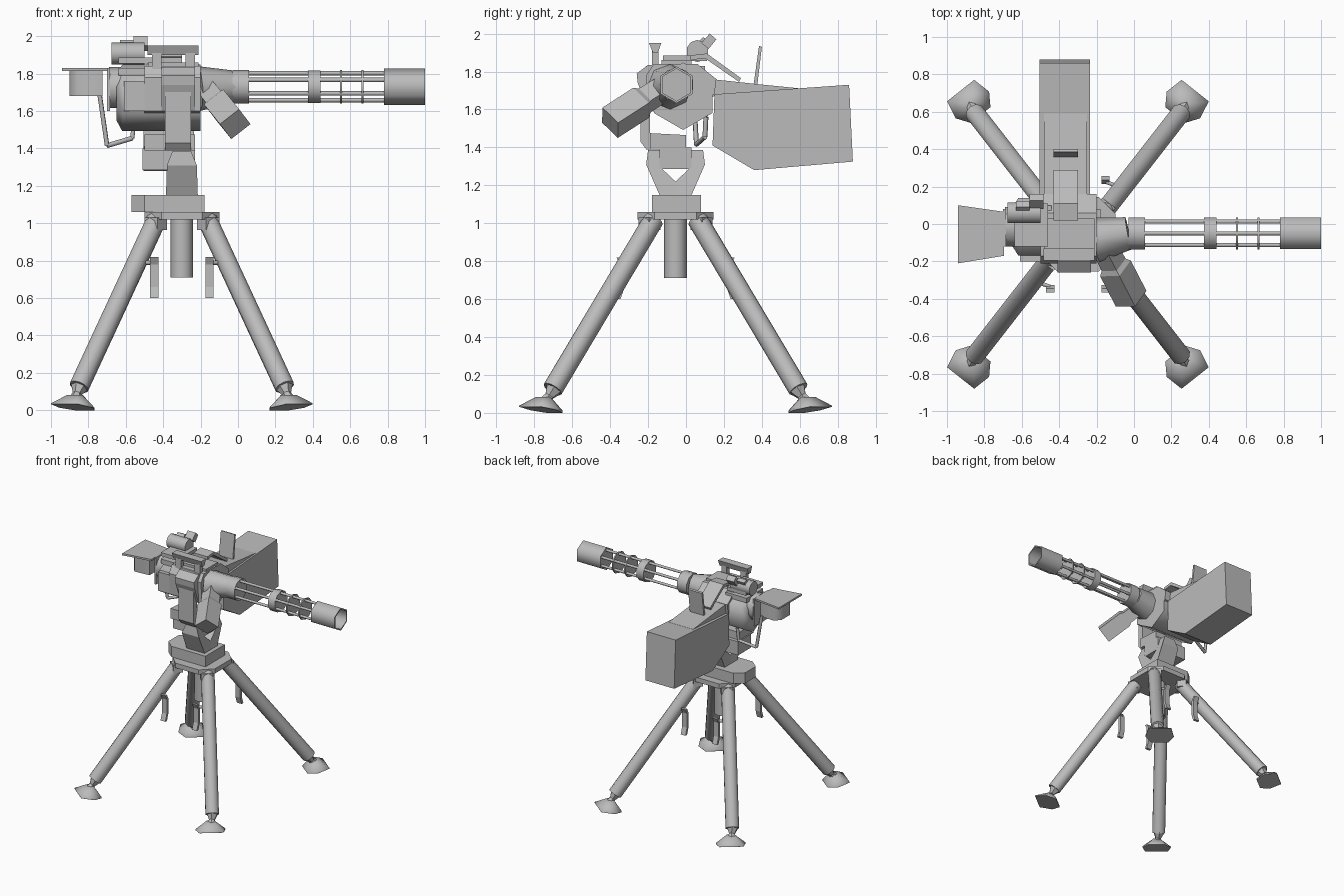
import bpy, bmesh, math
from mathutils import Vector

grey = bpy.data.materials.new("gunmetal_grey")
grey.diffuse_color = (0.5, 0.5, 0.5, 1)


def mesh(name, verts, faces, smooth=False):
    me = bpy.data.meshes.new(name)
    me.from_pydata([tuple(v) for v in verts], [], faces)
    bm = bmesh.new()
    bm.from_mesh(me)
    bmesh.ops.recalc_face_normals(bm, faces=bm.faces)
    bm.to_mesh(me)
    bm.free()
    me.materials.append(grey)
    ob = bpy.data.objects.new(name, me)
    bpy.context.collection.objects.link(ob)
    if smooth:
        bpy.ops.object.select_all(action='DESELECT')
        ob.select_set(True)
        bpy.context.view_layer.objects.active = ob
        bpy.ops.object.shade_smooth_by_angle(angle=math.radians(65))
    return ob


def loft(name, rings, smooth=False):
    """Skin a list of equal rings and cap both ends."""
    n = len(rings[0])
    faces = [tuple(range(n)), tuple(range((len(rings) - 1) * n, len(rings) * n))]
    for k in range(len(rings) - 1):
        for i in range(n):
            j = (i + 1) % n
            faces.append((k * n + i, k * n + j, k * n + n + j, k * n + n + i))
    return mesh(name, [v for r in rings for v in r], faces, smooth)


def prism_x(name, pts, x0, x1):
    """Side profile in (y, z) extruded along x."""
    return loft(name, [[(x, y, z) for y, z in pts] for x in (x0, x1)])


def prism_z(name, pts, z0, z1, smooth=False):
    """Plan profile in (x, y) extruded upward."""
    return loft(name, [[(x, y, z) for x, y in pts] for z in (z0, z1)], smooth)


def box(name, x0, x1, y0, y1, z0, z1):
    return prism_z(name, [(x0, y0), (x1, y0), (x1, y1), (x0, y1)], z0, z1)


def turned(name, p0, p1, profile, n=8, smooth=True):
    """Rings of (fraction, radius) along the line p0-p1, first corner up."""
    p0, p1 = Vector(p0), Vector(p1)
    d = (p1 - p0).normalized()
    up = Vector((0, 1, 0)) if abs(d.z) > 0.99 else Vector((0, 0, 1))
    u = (up - d * d.dot(up)).normalized()
    v = d.cross(u)
    rings = [[p0.lerp(p1, t) + u * (r * math.cos(2 * math.pi * i / n))
              + v * (r * math.sin(2 * math.pi * i / n)) for i in range(n)]
             for t, r in profile]
    return loft(name, rings, smooth)


def rod(name, p0, p1, r, n=8):
    return turned(name, p0, p1, [(0, r), (1, r)], n)


CX, CY = -0.30, -0.055      # tripod centre
BY, BZ = -0.05, 1.73        # barrel axis

# Four legs with ankles, feet, hub clevises and leg handles
for sx in (-1, 1):
    for sy in (-1, 1):
        def P(x, y, z):
            return Vector((CX + sx * x, CY + sy * y, z))

        def F(u, v, z):
            return P(0.627 * u - 0.78 * v, 0.985 * (0.78 * u + 0.627 * v), z)
        rod("leg", P(0.135, 0.115, 1.02), P(0.55, 0.648, 0.125), 0.054, 10)
        turned("ankle", P(0.545, 0.64, 0.13), P(0.57, 0.685, 0.06),
               [(0, 0.05), (0.6, 0.025), (1, 0.035)], 6, False)
        plan = [(1.0, 0.093), (1.0, -0.093), (0.9, -0.115),
                (0.83, -0.068), (0.83, 0.068), (0.9, 0.115)]
        loft("foot", [[F(u, v, 0.19 * (u - 0.83)) for u, v in plan],
                      [F(u, v, 0.012 + 0.15 * (u - 0.83)) for u, v in plan],
                      [F(0.9 + (u - 0.9) * 0.35, v * 0.35, 0.083) for u, v in plan]], True)
        loft("leg_clevis", [[P(x, y, z) for x, y in
                             ((0.15, 0.08), (0.20, 0.14), (0.13, 0.195), (0.08, 0.14))]
                            for z in (0.965, 1.03)])
        loft("leg_handle", [[P(0.15 + a, 0.28 + b + t, z) for a, b in
                             ((-0.025, -0.01), (0.02, -0.01), (0.02, 0.012), (-0.025, 0.012))]
                            for z, t in ((0.60, 0.02), (0.66, 0.0), (0.78, 0.0), (0.82, 0.02))])
        rod("handle_pin", P(0.15, 0.28, 0.79), P(0.23, 0.25, 0.79), 0.012, 6)

# Tripod hub and centre column
prism_z("hub_plate", [(CX + x, CY + y) for x, y in (
    (-0.2, -0.11), (-0.11, -0.2), (0.11, -0.2), (0.2, -0.11),
    (0.2, 0.11), (0.11, 0.2), (-0.11, 0.2), (-0.2, 0.11))], 1.02, 1.06)
rod("centre_column", (CX, CY, 0.71), (CX, CY, 1.05), 0.06, 12)
prism_z("turntable", [(-0.57, -0.12), (-0.50, -0.18), (-0.18, -0.18),
                      (-0.18, 0.08), (-0.50, 0.08), (-0.57, 0.02)], 1.06, 1.15)

# Yoke: two flared arms leaving a V notch between them
for s in (-1, 1):
    prof = [(0, 1.15), (0.085, 1.15), (0.155, 1.31), (0.145, 1.385),
            (0.085, 1.385), (0.085, 1.30), (0, 1.22)]
    hw = [0.085, 0.085, 0.08, 0.05, 0.05, 0.075, 0.08]
    loft("yoke_arm", [[(CX + k * w, CY + s * y, z) for (y, z), w in zip(prof, hw)]
                      for k in (-1, 1)])
box("cradle_block", -0.51, -0.23, -0.14, 0.03, 1.285, 1.40)
prism_x("cradle_floor", [(-0.19, 1.39), (0.0, 1.39), (0.0, 1.465), (-0.19, 1.475)],
        -0.50, -0.23)
prism_x("front_bracket", [(-0.24, 1.80), (-0.24, 1.43), (-0.21, 1.39), (-0.16, 1.39),
                          (-0.16, 1.44), (-0.19, 1.47), (-0.19, 1.80)], -0.39, -0.25)

# Receiver
turned("receiver_drum", (-0.65, -0.015, 1.67), (-0.2, -0.015, 1.67),
       [(0, 0.12), (0.07, 0.178), (1, 0.178)], 6)
prism_x("receiver_body", [(-0.20, 1.60), (0.0, 1.53), (0.07, 1.64), (0.15, 1.68),
                          (0.16, 1.76), (0.06, 1.84), (-0.17, 1.84), (-0.21, 1.78)],
        -0.50, -0.20)
prism_x("front_housing", [(-0.26, 1.79), (-0.255, 1.74), (-0.20, 1.60), (-0.10, 1.58),
                          (-0.10, 1.83), (-0.20, 1.835)], -0.41, -0.23)
box("side_housing", -0.61, -0.5, -0.20, -0.02, 1.60, 1.76)
box("top_cover", -0.48, -0.21, -0.13, 0.03, 1.83, 1.86)
box("sight_rail", -0.64, -0.44, -0.12, 0.10, 1.79, 1.83)
turned("rear_housing", (-0.69, -0.015, 1.725), (-0.48, -0.015, 1.725),
       [(0, 0.11), (0.8, 0.11), (1, 0.13)], 10)

# Carry handle
for x0, x1 in ((-0.46, -0.41), (-0.28, -0.23)):
    box("handle_post", x0, x1, -0.18, -0.145, 1.82, 1.91)
prism_x("handle_bar", [(-0.175, 1.90), (-0.148, 1.90), (-0.13, 1.95), (-0.195, 1.95)],
        -0.485, -0.21)

# Sight tube with small tilted eyepiece
rod("sight_tube", (-0.675, 0.06, 1.908), (-0.50, 0.06, 1.908), 0.058, 10)
box("sight_mount", -0.64, -0.46, -0.12, 0.11, 1.855, 1.885)
prism_x("sight_block", [(0.08, 1.95), (0.12, 1.92), (0.16, 1.97), (0.125, 2.0)],
        -0.56, -0.485)
prism_x("sight_strip", [(0.06, 1.95), (0.10, 1.93), (0.12, 1.965), (0.09, 1.98)],
        -0.63, -0.56)

# Rear grip shelf, grip box, back plate and bent trigger guard
prism_z("grip_shelf", [(-0.94, -0.21), (-0.695, -0.17), (-0.695, 0.065), (-0.94, 0.10)],
        1.815, 1.83)
prism_z("grip_box", [(-0.90, -0.11), (-0.86, -0.16), (-0.725, -0.15),
                     (-0.725, 0.04), (-0.86, 0.05), (-0.90, 0.0)], 1.68, 1.815, True)
box("back_plate", -0.70, -0.685, -0.12, 0.08, 1.60, 1.83)
guard = [(-0.74, 0.04, 1.69), (-0.70, 0.055, 1.415), (-0.565, 0.10, 1.455),
         (-0.555, 0.105, 1.56), (-0.56, 0.07, 1.68)]
for a, b in zip(guard, guard[1:]):
    rod("trigger_guard", a, b, 0.013, 6)

# Rotary barrel cluster
turned("barrel_shroud", (-0.21, -0.085, 1.72), (-0.03, BY, BZ), [(0, 0.12), (1, 0.088)], 8)
rod("barrel_collar", (-0.03, BY, BZ), (0.06, BY, BZ), 0.09, 10)
for i in range(6):
    a = math.radians(60 * i)
    y, z = BY + 0.072 * math.sin(a), BZ + 0.072 * math.cos(a)
    rod("barrel", (0.05, y, z), (0.795, y, z), 0.012, 6)
rod("barrel_clamp", (0.375, BY, BZ), (0.44, BY, BZ), 0.088, 10)
for x in (0.55, 0.665):
    rod("barrel_disc", (x - 0.005, BY, BZ), (x + 0.005, BY, BZ), 0.09, 10)
turned("muzzle", (0.78, BY, BZ), (1.0, BY, BZ),
       [(0, 0.097), (1, 0.097), (1, 0.085), (0.1, 0.085)], 6)

# Drive motor slanting down at the front
turned("drive_motor", (-0.16, -0.12, 1.71), (-0.015, -0.40, 1.53),
       [(0, 0.07), (0.35, 0.072), (0.42, 0.092), (1, 0.092)], 4, False)

# Ammunition box, feed chute and cover plates
prism_x("ammo_box", [(0.15, 1.68), (0.86, 1.73), (0.88, 1.325), (0.36, 1.28), (0.14, 1.41)],
        -0.505, -0.235)
prism_x("feed_chute", [(0.08, 1.66), (0.15, 1.67), (0.60, 1.69), (0.59, 1.712),
                       (0.41, 1.73), (0.16, 1.757), (0.08, 1.80)], -0.48, -0.25)
prism_x("feed_cover", [(0.02, 1.86), (0.10, 1.87), (0.28, 1.745), (0.29, 1.765),
                       (0.11, 1.895), (0.02, 1.885)], -0.43, -0.30)
prism_x("rear_flap", [(0.355, 1.72), (0.375, 1.72), (0.40, 1.93), (0.385, 1.935)],
        -0.43, -0.30)
